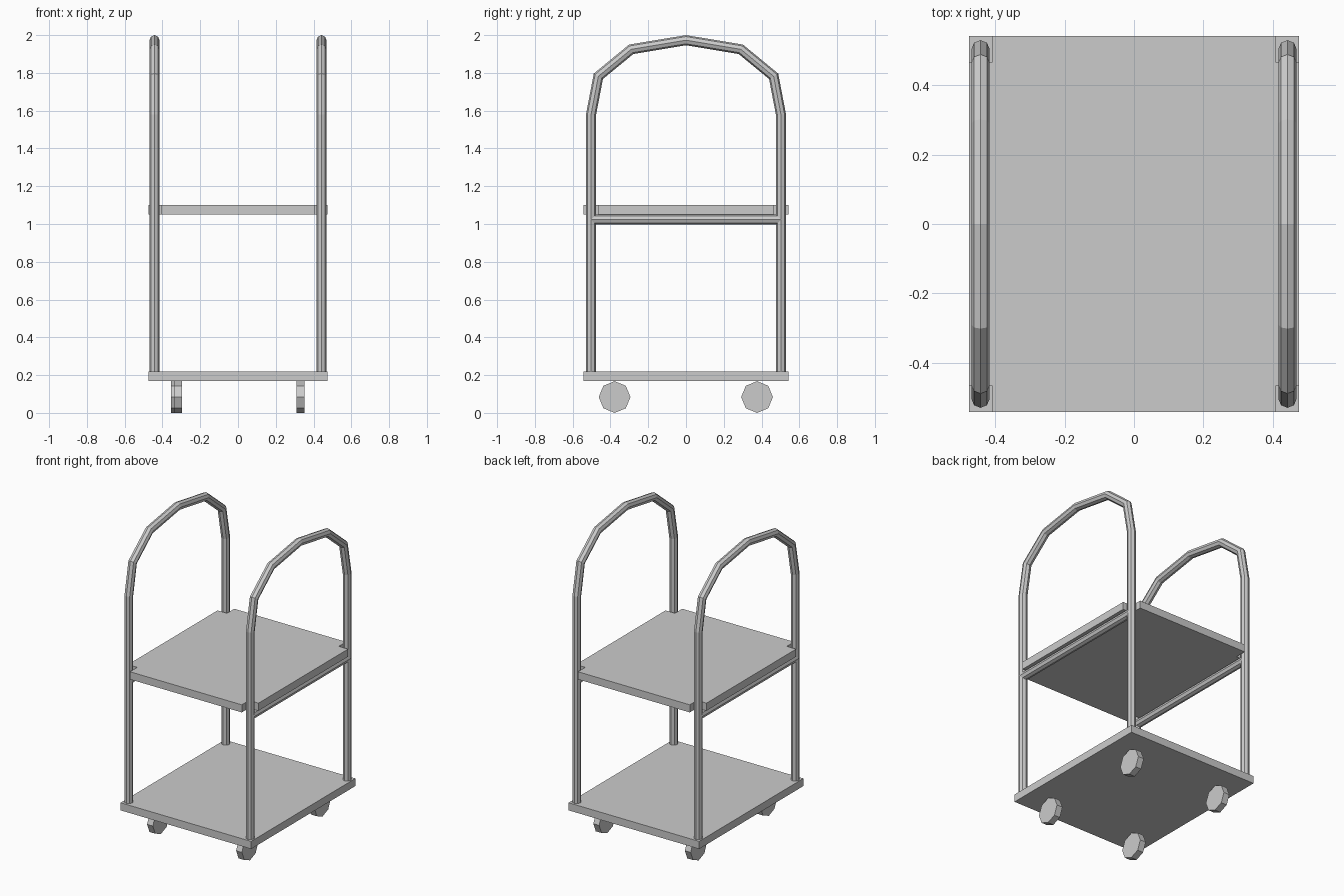
import bpy, bmesh, math
from mathutils import Vector, Matrix

if "Cube" in bpy.data.objects:
    bpy.data.objects.remove(bpy.data.objects["Cube"])


def finish(name, bm):
    bmesh.ops.recalc_face_normals(bm, faces=bm.faces)
    me = bpy.data.meshes.new(name)
    bm.to_mesh(me)
    bm.free()
    ob = bpy.data.objects.new(name, me)
    bpy.context.collection.objects.link(ob)
    return ob


def slab(name, outline, z0, z1):
    """Extrude a flat outline between two heights."""
    bm = bmesh.new()
    face = bm.faces.new([bm.verts.new((x, y, z0)) for x, y in outline])
    ext = bmesh.ops.extrude_face_region(bm, geom=[face], use_keep_orig=True)
    top = [g for g in ext["geom"] if isinstance(g, bmesh.types.BMVert)]
    bmesh.ops.translate(bm, verts=top, vec=(0, 0, z1 - z0))
    return finish(name, bm)


def tube(name, x, path, r=0.0265, sides=8):
    """Mitred octagonal tube along a (y, z) path at a fixed x."""
    bm = bmesh.new()
    pts = [Vector((x, y, z)) for y, z in path]
    rings = []
    for i, p in enumerate(pts):
        d0 = (p - pts[i - 1]).normalized() if i else (pts[1] - p).normalized()
        d1 = (pts[i + 1] - p).normalized() if i < len(pts) - 1 else d0
        t = (d0 + d1).normalized()
        n = Vector((1, 0, 0)).cross(t) / t.dot(d0)
        ring = []
        for k in range(sides):
            a = 2 * math.pi * k / sides
            ring.append(bm.verts.new(p + r * (math.cos(a) * Vector((1, 0, 0)) + math.sin(a) * n)))
        rings.append(ring)
    for a, b in zip(rings, rings[1:]):
        for k in range(sides):
            j = (k + 1) % sides
            bm.faces.new((a[k], a[j], b[j], b[k]))
    bm.faces.new(rings[0])
    bm.faces.new(rings[-1])
    return finish(name, bm)


def wheel(name, x, y, r=0.084, width=0.042):
    bm = bmesh.new()
    bmesh.ops.create_cone(bm, cap_ends=True, segments=8, radius1=r, radius2=r, depth=width,
                          matrix=Matrix.Translation((x, y, r)) @ Matrix.Rotation(math.pi / 2, 4, 'Y'))
    return finish(name, bm)


X, Y = 0.475, 0.542      # half size of both shelves
NX, NY = 0.407, 0.466    # inner corner of the shelf notches

# Bottom deck
slab("bottom_deck", [(-X, -Y), (X, -Y), (X, Y), (-X, Y)], 0.17, 0.22)

# Upper shelf with notched corners for the tubes
quarter = [(X, NY), (NX, NY), (NX, Y)]
outline = (quarter + [(-x, y) for x, y in reversed(quarter)]
           + [(-x, -y) for x, y in quarter] + [(x, -y) for x, y in reversed(quarter)])
slab("upper_shelf", outline, 1.05, 1.10)

# Arched side handles and the rails under the shelf
half = [(0.503, 0.2), (0.503, 1.578), (0.464, 1.782), (0.29, 1.925)]
arch = half + [(0, 1.973)] + [(-y, z) for y, z in reversed(half)]
for side, x in (("left", -0.442), ("right", 0.442)):
    tube(side + "_handle", x, arch)
    tube(side + "_shelf_rail", x, [(-0.503, 1.023), (0.503, 1.023)])

# Wheels
for name, x, y in (("front_left", -0.317, -0.378), ("front_right", 0.331, -0.378),
                   ("back_left", -0.335, 0.376), ("back_right", 0.331, 0.376)):
    wheel(name + "_wheel", x, y)
